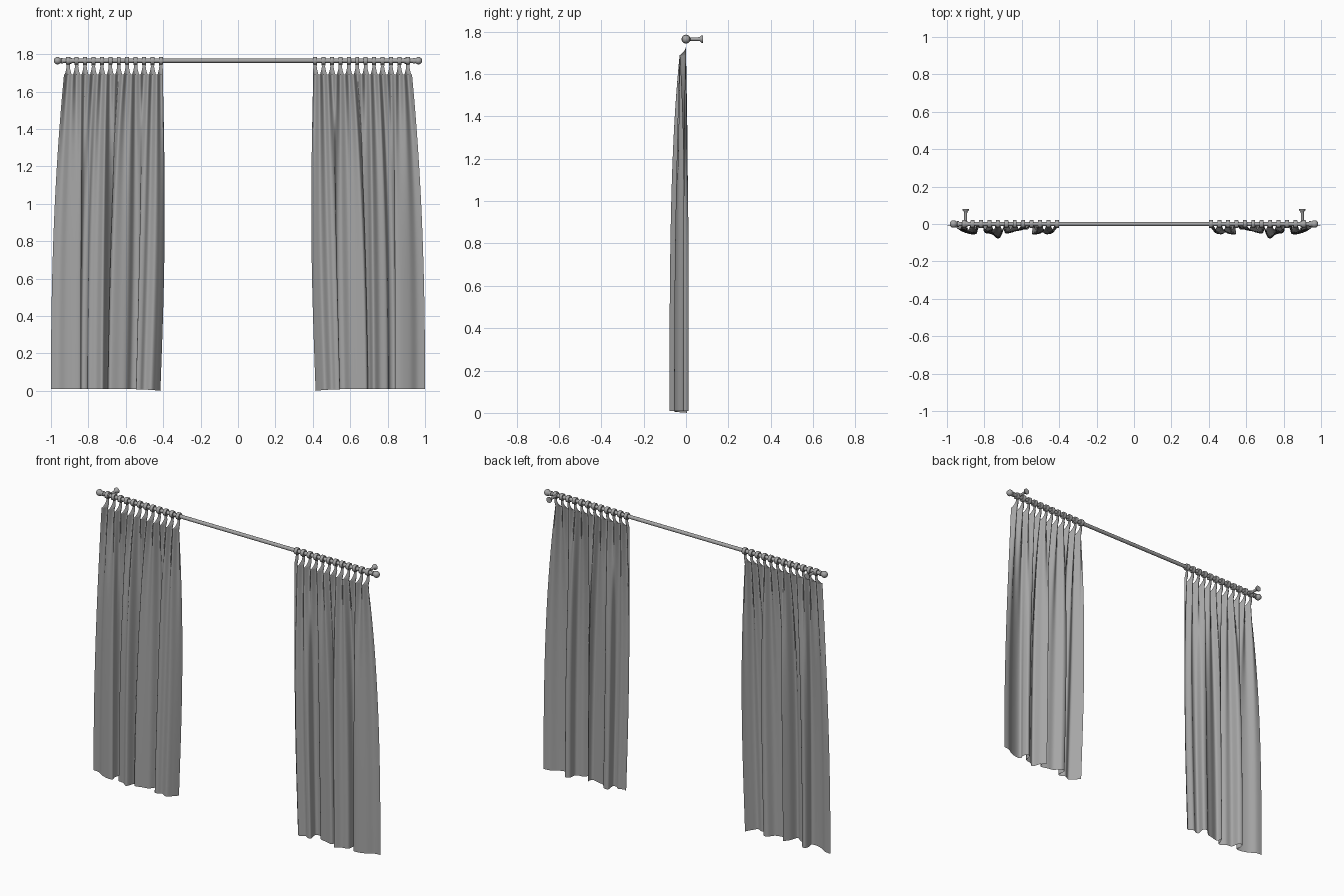
import bpy, bmesh, math
from mathutils import Vector

if "Cube" in bpy.data.objects:
    bpy.data.objects.remove(bpy.data.objects["Cube"])

ROD_Z, TOP_Z, TABS = 1.765, 1.69, 12
X0, X1 = 0.412, 0.908            # first and last tab centre
STEP = (X1 - X0) / (TABS - 1)

GREY = bpy.data.materials.new("dark_grey")
GREY.diffuse_color = (0.38, 0.38, 0.38, 1)
GREY.use_nodes = True
GREY.node_tree.nodes["Principled BSDF"].inputs["Base Color"].default_value = GREY.diffuse_color


def grid_object(name, rows, mirror=True, closed=False):
    """Skin a list of equal-length point rows into a smooth surface."""
    bm = bmesh.new()
    vs = [[bm.verts.new(p) for p in r] for r in rows]
    n = len(rows[0])
    for a, b in zip(vs, vs[1:]):
        for i in range(n if closed else n - 1):
            j = (i + 1) % n
            bm.faces.new((a[i], a[j], b[j], b[i]))
    if closed:
        bm.faces.new(vs[0][::-1])
        bm.faces.new(vs[-1])
        bmesh.ops.recalc_face_normals(bm, faces=bm.faces)
    me = bpy.data.meshes.new(name)
    bm.to_mesh(me)
    bm.free()
    me.materials.append(GREY)
    ob = bpy.data.objects.new(name, me)
    bpy.context.collection.objects.link(ob)
    bpy.context.view_layer.objects.active = ob
    for o in bpy.context.selected_objects:
        o.select_set(False)
    ob.select_set(True)
    bpy.ops.object.shade_smooth_by_angle(angle=math.radians(50))
    if mirror:
        ob.modifiers.new("Mirror", "MIRROR").use_mirror_merge = False
    return ob


def lathe(name, profile, axis, origin, mirror=True, seg=20):
    """Turn (distance, radius) pairs around the x or y axis."""
    rows = []
    for d, r in profile:
        ring = []
        for k in range(seg):
            a = 2 * math.pi * k / seg
            c, s = r * math.cos(a), r * math.sin(a)
            ring.append(Vector(origin) + Vector((d, c, s) if axis == "x" else (c, d, s)))
        rows.append(ring)
    return grid_object(name, rows, mirror, True)


# Rod, finials and wall brackets
lathe("rod", [(-0.955, 0.0115), (0.955, 0.0115)], "x", (0, 0, ROD_Z), False)
ball = [(0.965 + 0.02 * math.sin(a), max(0.02 * math.cos(a), 0.0005))
        for a in [math.radians(d) for d in range(-45, 91, 15)]]
lathe("finial", [(0.935, 0.0125), (0.935, 0.015), (0.945, 0.015), (0.947, 0.012)] + ball,
      "x", (0, 0, ROD_Z))
lathe("bracket", [(0, 0.008), (0.055, 0.008), (0.066, 0.010), (0.073, 0.017), (0.08, 0.018)],
      "y", (0.9, 0, ROD_Z))
lathe("bracket_collar", [(-0.009, 0.0155), (0.009, 0.0155)], "x", (0.9, 0, ROD_Z))

# Plan of the deep folds at the hem, inner edge to outer edge
HEM = [(.415, .005), (.44, -.03), (.465, -.055), (.5, -.04), (.525, -.055), (.545, -.05),
       (.54, 0), (.57, .005), (.60, -.03), (.64, -.04), (.685, -.05), (.695, -.02),
       (.68, .005), (.705, -.03), (.725, -.078), (.76, -.055), (.80, -.045), (.81, 0),
       (.835, .01), (.845, -.02), (.84, -.05), (.87, -.055), (.92, -.04), (.96, -.015),
       (1.0, -.01)]


def hem(u):
    """Catmull-Rom curve through the hem points."""
    f = u * (len(HEM) - 1)
    i = min(int(f), len(HEM) - 2)
    t = f - i
    p = [Vector(HEM[max(0, min(len(HEM) - 1, i + k))]) for k in (-1, 0, 1, 2)]
    return 0.5 * (2 * p[1] + (p[2] - p[0]) * t + (2 * p[0] - 5 * p[1] + 4 * p[2] - p[3]) * t * t
                  + (3 * p[1] - p[0] - 3 * p[2] + p[3]) * t ** 3)


def top_y(x):
    """Small pleats under the rod, one per tab."""
    return -0.015 + 0.015 * math.cos(2 * math.pi * (x - X0) / STEP)


# Curtain panels: pleats at the top blend into the deep folds of the hem
COLS, ROWS = 192, 28
rows = []
for r in range(ROWS + 1):
    t = r / ROWS
    w, wy = 1 - (1 - t) ** 2.3, 1 - (1 - t) ** 4
    row = []
    for c in range(COLS + 1):
        u = c / COLS
        tx = max(X0 + STEP * (u * TABS - 0.5), 0.402)
        h = hem(u)
        x = tx * (1 - w) + h.x * w - 0.02 * math.sin(math.pi * t) * (1 - u) ** 2
        y = top_y(tx) * (1 - wy) + h.y * wy + 0.02 * t * (1 - t) ** 2
        row.append((x, y, TOP_Z * (1 - t) + (0.01 - 0.01 * (1 - u) ** 8) * t))
    rows.append(row)
grid_object("curtain", rows)

# Hanging tabs: flared neck rising from the cloth, plus a band round the rod
NECK = [(1.688, 0.47), (1.695, 0.38), (1.706, 0.31), (1.72, 0.24), (1.734, 0.19), (1.747, 0.24)]
for k in range(TABS):
    cx = X0 + k * STEP
    rows = []
    for z, half in NECK:
        f = max(0, (1.725 - z) / (1.725 - 1.688))
        row = []
        for s in range(-4, 5):
            x = max(cx + s / 4 * half * STEP, 0.402)
            row.append((x, top_y(x) * f, z))
        rows.append(row)
    grid_object(f"tab_neck_{k + 1}", rows)
    lathe(f"tab_band_{k + 1}", [(-0.0105, 0.0195), (-0.0085, 0.021), (0.0085, 0.021), (0.0105, 0.0195)],
          "x", (cx, 0, ROD_Z))
